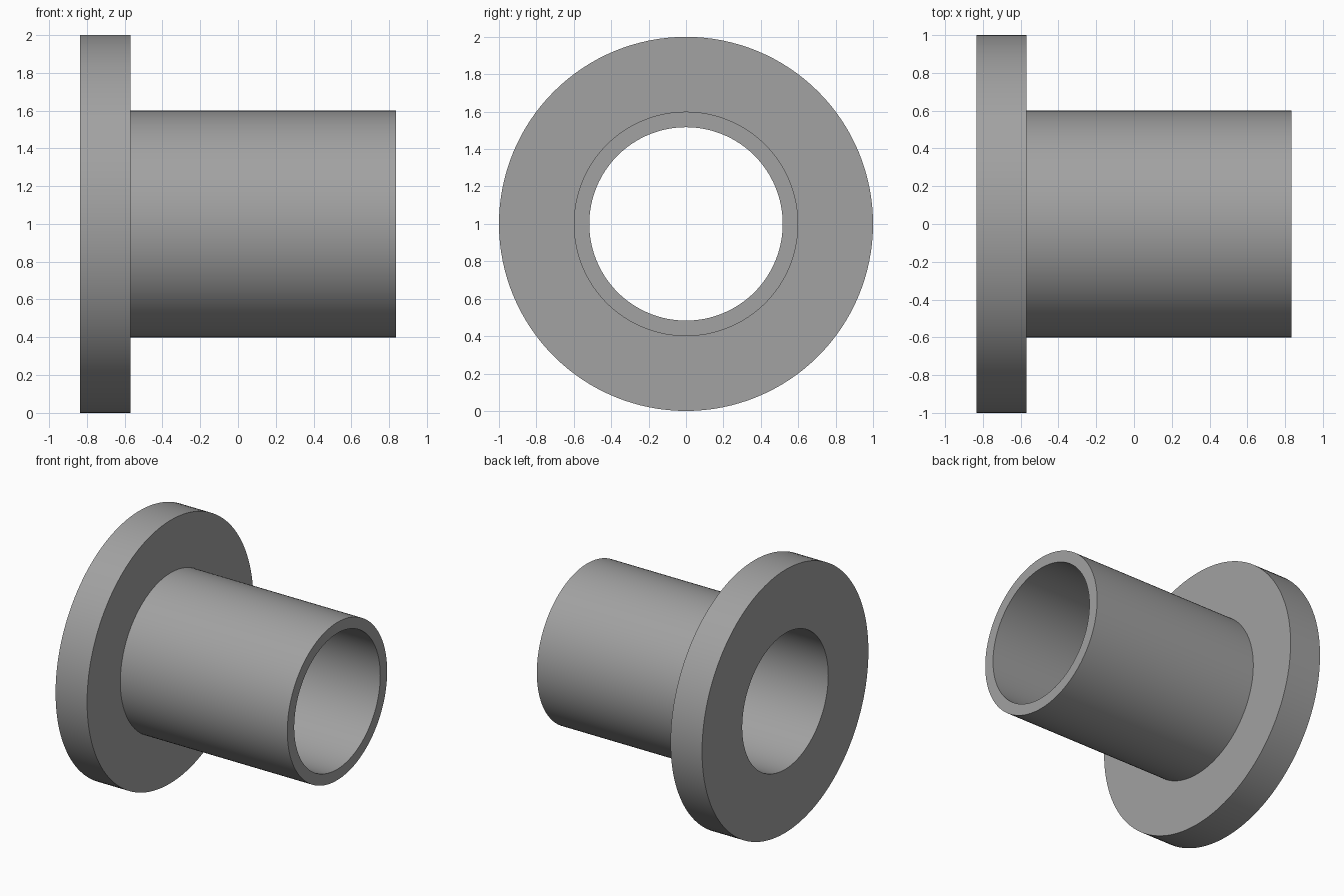
import bpy, bmesh, math

if "Cube" in bpy.data.objects:
    bpy.data.objects.remove(bpy.data.objects["Cube"])

SEGMENTS = 128
FLANGE_R, TUBE_R, BORE_R = 1.0, 0.6, 0.517
X_BACK, X_STEP, X_FRONT = -0.835, -0.57, 0.835

grey = bpy.data.materials.new("plain grey")
grey.diffuse_color = (0.36, 0.36, 0.36, 1)
grey.use_nodes = True
grey.node_tree.nodes["Principled BSDF"].inputs["Base Color"].default_value = grey.diffuse_color

# Closed half section (x, radius), revolved around the x axis
section = [(X_BACK, BORE_R), (X_BACK, FLANGE_R), (X_STEP, FLANGE_R),
           (X_STEP, TUBE_R), (X_FRONT, TUBE_R), (X_FRONT, BORE_R)]

bm = bmesh.new()
rings = []
for i in range(SEGMENTS):
    a = 2 * math.pi * i / SEGMENTS
    rings.append([bm.verts.new((x, r * math.cos(a), 1 + r * math.sin(a)))
                  for x, r in section])
for i, ring in enumerate(rings):
    following = rings[(i + 1) % SEGMENTS]
    for j in range(len(section)):
        k = (j + 1) % len(section)
        bm.faces.new((ring[j], ring[k], following[k], following[j]))
bmesh.ops.recalc_face_normals(bm, faces=bm.faces)

# Flanged sleeve with a straight through bore
mesh = bpy.data.meshes.new("flanged_sleeve")
bm.to_mesh(mesh)
bm.free()
mesh.materials.append(grey)
sleeve = bpy.data.objects.new("flanged_sleeve", mesh)
bpy.context.collection.objects.link(sleeve)
bpy.context.view_layer.objects.active = sleeve
sleeve.select_set(True)
bpy.ops.object.shade_smooth_by_angle(angle=math.radians(30))
